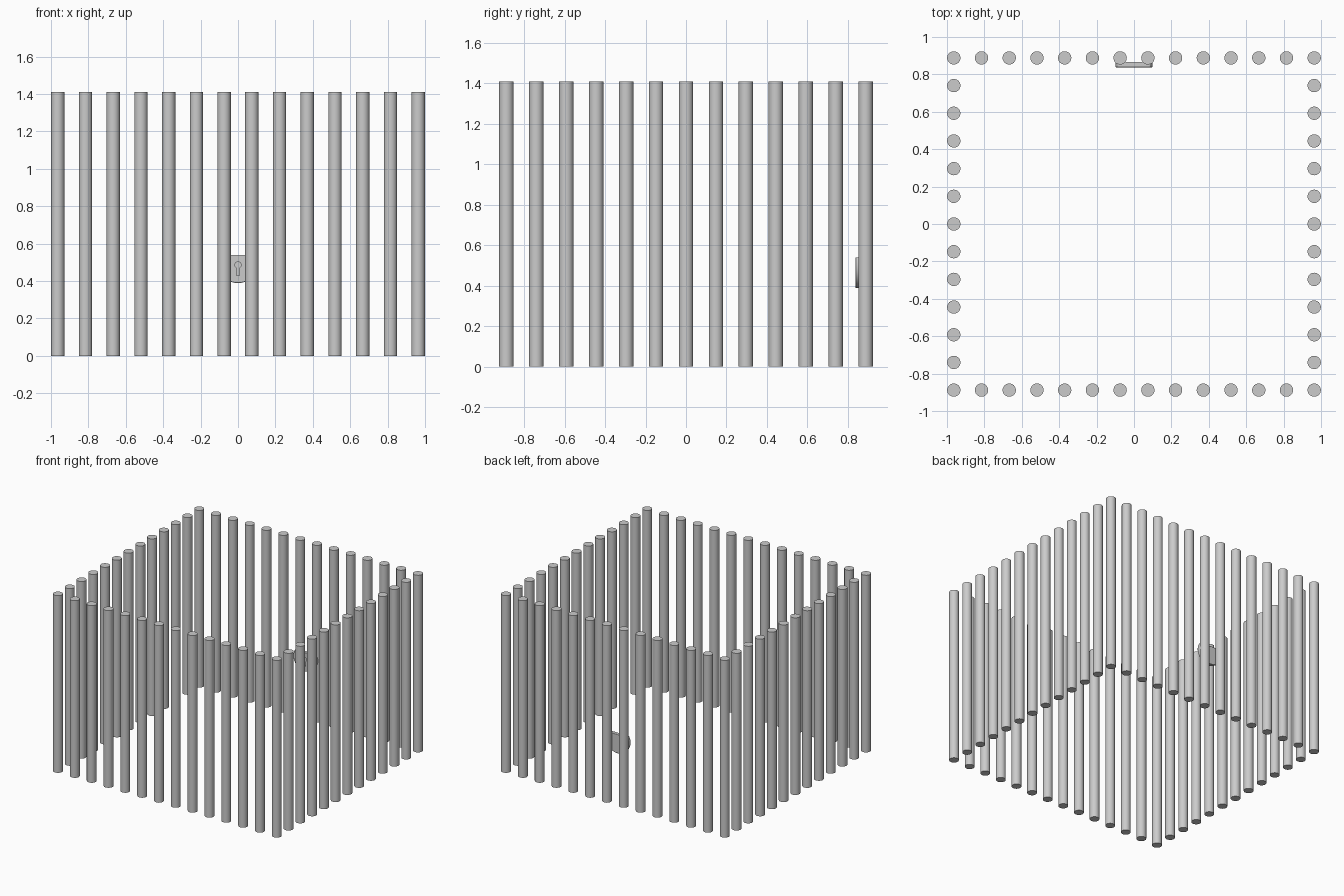
import bpy, bmesh
from math import sin, cos, asin, pi, radians

if "Cube" in bpy.data.objects:
    bpy.data.objects.remove(bpy.data.objects["Cube"])

R, H = 0.0355, 1.41      # bar radius and height
X, Y = 0.9635, 0.888     # bar row offsets
NX, NY = 14, 13          # bars per row, corners included


def smooth(obj):
    bpy.ops.object.select_all(action='DESELECT')
    obj.select_set(True)
    bpy.context.view_layer.objects.active = obj
    bpy.ops.object.shade_smooth_by_angle(angle=radians(35))


def extrude_profile(name, pts, y0, y1):
    """Closed x-z profile pushed from y0 to y1."""
    bm = bmesh.new()
    face = bm.faces.new([bm.verts.new((x, y0, z)) for x, z in pts])
    ext = bmesh.ops.extrude_face_region(bm, geom=[face])
    moved = [g for g in ext['geom'] if isinstance(g, bmesh.types.BMVert)]
    bmesh.ops.translate(bm, vec=(0, y1 - y0, 0), verts=moved)
    bmesh.ops.recalc_face_normals(bm, faces=bm.faces)
    me = bpy.data.meshes.new(name)
    bm.to_mesh(me)
    bm.free()
    obj = bpy.data.objects.new(name, me)
    bpy.context.collection.objects.link(obj)
    return obj


def arc(cz, r, a0, a1, n):
    return [(r * cos(a0 + (a1 - a0) * i / n), cz + r * sin(a0 + (a1 - a0) * i / n))
            for i in range(n + 1)]


# Cage bars: one shared round bar placed around the rectangle
bpy.ops.mesh.primitive_cylinder_add(vertices=32, radius=R, depth=H,
                                    location=(-X, -Y, H / 2))
first = bpy.context.object
first.name = "bar"
smooth(first)
spots = [(-X + 2 * X * i / (NX - 1), s * Y) for s in (-1, 1) for i in range(NX)]
spots += [(s * X, -Y + 2 * Y * i / (NY - 1)) for s in (-1, 1) for i in range(1, NY - 1)]
for x, y in spots[1:]:
    bar = first.copy()
    bar.location = (x, y, H / 2)
    bpy.context.collection.objects.link(bar)

# Lock plate: disc with a flat top, on the inside of the back row
cz, r, top = 0.489, 0.1, 0.54
a = asin((top - cz) / r)
plate = extrude_profile("lock_plate", arc(cz, r, pi - a, 2 * pi + a, 40), 0.838, 0.867)
bev = plate.modifiers.new("soft_edge", 'BEVEL')
bev.width, bev.segments, bev.limit_method = 0.003, 2, 'ANGLE'

# Keyhole: round hole with a narrow slot, sunk into the plate
b = asin(0.007 / 0.017)
hole = extrude_profile("keyhole_cutter",
                       arc(0.486, 0.017, -pi / 2 + b, 3 * pi / 2 - b, 24)
                       + [(-0.007, 0.43), (0.007, 0.43)], 0.82, 0.848)
hole.hide_render = True
hole.hide_set(True)
cut = plate.modifiers.new("keyhole", 'BOOLEAN')
cut.operation, cut.object, cut.solver = 'DIFFERENCE', hole, 'EXACT'
smooth(plate)
